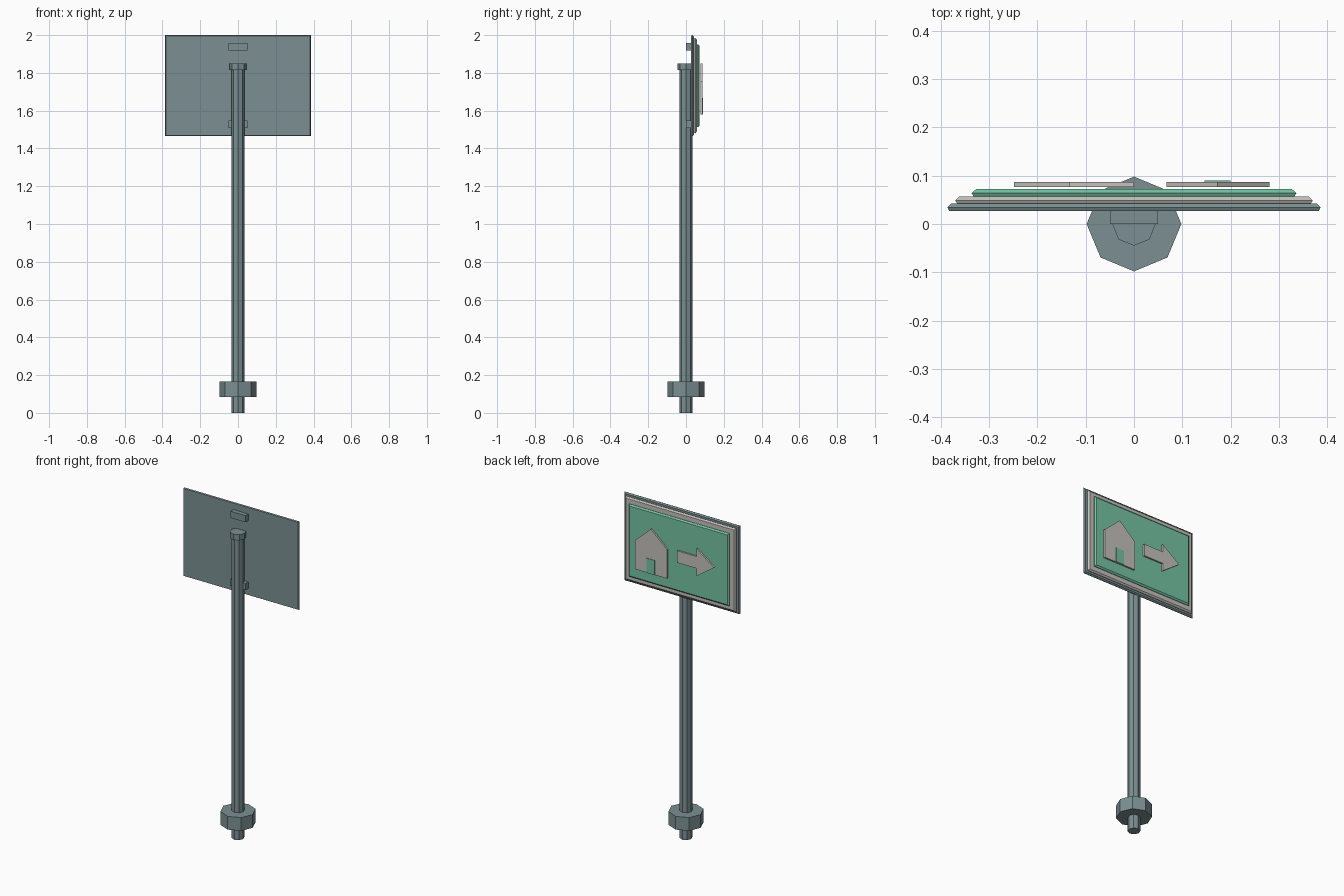
import bpy, bmesh, math
from mathutils import Matrix

cube = bpy.data.objects.get("Cube")
if cube:
    bpy.data.objects.remove(cube, do_unlink=True)


def material(name, rgb):
    m = bpy.data.materials.new(name)
    m.use_nodes = True
    m.diffuse_color = (*rgb, 1)
    m.node_tree.nodes["Principled BSDF"].inputs["Base Color"].default_value = (*rgb, 1)
    return m


STEEL = material("blue grey steel", (0.20, 0.28, 0.29))
WHITE = material("warm white", (0.56, 0.54, 0.50))
GREEN = material("sign green", (0.18, 0.55, 0.37))


def finish(name, bm, mat):
    bmesh.ops.recalc_face_normals(bm, faces=bm.faces)
    mesh = bpy.data.meshes.new(name)
    bm.to_mesh(mesh)
    bm.free()
    mesh.materials.append(mat)
    obj = bpy.data.objects.new(name, mesh)
    bpy.context.collection.objects.link(obj)
    return obj


def loft(name, loops, mat):
    """Skin a stack of matching loops and cap both ends."""
    bm = bmesh.new()
    rings = [[bm.verts.new(p) for p in loop] for loop in loops]
    n = len(rings[0])
    for a, b in zip(rings, rings[1:]):
        for i in range(n):
            j = (i + 1) % n
            bm.faces.new((a[i], a[j], b[j], b[i]))
    bm.faces.new(rings[0])
    bm.faces.new(rings[-1])
    return finish(name, bm, mat)


def octagon(name, radius, z0, z1, mat):
    bm = bmesh.new()
    bmesh.ops.create_cone(bm, cap_ends=True, segments=8, radius1=radius, radius2=radius,
                          depth=z1 - z0, matrix=Matrix.Translation((0, 0, (z0 + z1) / 2)))
    return finish(name, bm, mat)


def plate(name, outline, y0, y1, mat):
    """Extrude an x-z outline along y."""
    return loft(name, [[(x, y, z) for x, z in outline] for y in (y0, y1)], mat)


def rect(x0, x1, z0, z1):
    return [(x0, z0), (x1, z0), (x1, z1), (x0, z1)]


def panel(name, half, z0, z1, y0, y1, mat, chamfer):
    """Board whose edge comes to a ridge halfway through its thickness."""
    loops = []
    for y, d in ((y0, chamfer / 2), ((y0 + y1) / 2, 0), (y1, chamfer)):
        loops.append([(x, y, z) for x, z in rect(-half + d, half - d, z0 + d, z1 - d)])
    return loft(name, loops, mat)


# Post
octagon("post", 0.035, 0, 1.83, STEEL)
octagon("post_cap", 0.045, 1.815, 1.85, STEEL)
octagon("base_collar", 0.098, 0.085, 0.165, STEEL)

# Brackets behind the sign
for name, z in (("upper_bracket", 1.938), ("lower_bracket", 1.528)):
    plate(name, rect(-0.05, 0.05, z - 0.02, z + 0.02), 0, 0.03, STEEL)

# Layered sign board
panel("back_board", 0.386, 1.465, 2.0, 0.027, 0.042, STEEL, 0.007)
panel("white_border", 0.37, 1.48, 1.985, 0.041, 0.057, WHITE, 0.009)
panel("green_panel", 0.336, 1.512, 1.952, 0.056, 0.072, GREEN, 0.009)

# Symbols
plate("house_symbol", [(0.067, 1.58), (0.28, 1.58), (0.28, 1.755), (0.173, 1.85), (0.067, 1.755)],
      0.077, 0.087, WHITE)
plate("house_door", rect(0.146, 0.2, 1.58, 1.668), 0.078, 0.09, GREEN)

upper = [(0, 0.036), (-0.132, 0.036), (-0.132, 0.083)]
arrow = upper + [(-0.248, 0)] + [(x, -z) for x, z in reversed(upper)]
plate("arrow_symbol", [(x, z + 1.73) for x, z in arrow], 0.077, 0.087, WHITE)
